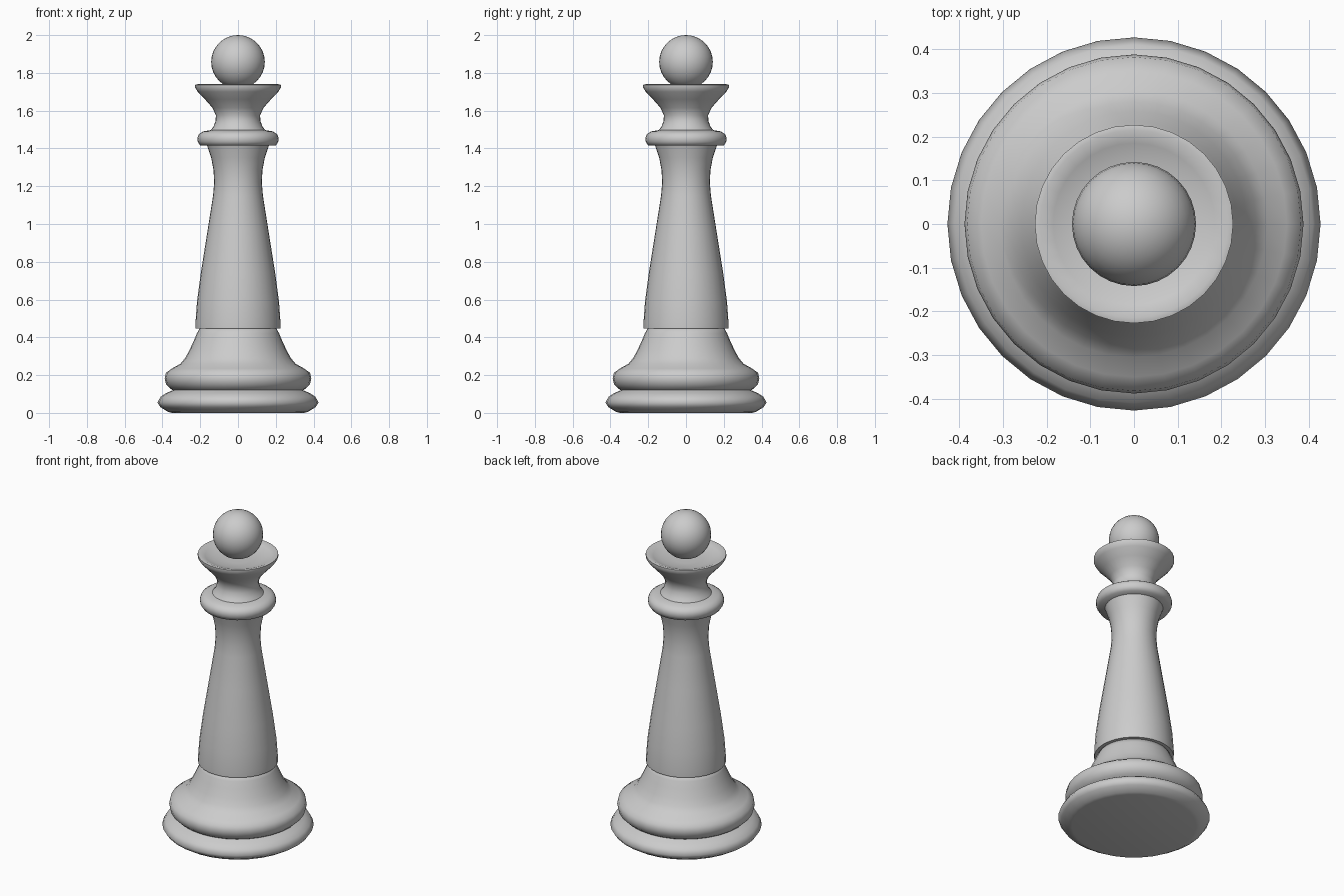
import bpy
import math

SIDES = 32

cube = bpy.data.objects.get("Cube")
if cube:
    bpy.data.objects.remove(cube, do_unlink=True)

grey = bpy.data.materials.new("light grey")
grey.use_nodes = True
grey.diffuse_color = (0.6, 0.6, 0.6, 1)
grey.node_tree.nodes["Principled BSDF"].inputs["Base Color"].default_value = (0.6, 0.6, 0.6, 1)


def finish(obj, name, angle):
    obj.name = name
    obj.data.materials.append(grey)
    bpy.ops.object.select_all(action='DESELECT')
    obj.select_set(True)
    bpy.context.view_layer.objects.active = obj
    bpy.ops.object.shade_smooth_by_angle(angle=math.radians(angle))


def lathe(name, profile, angle=60):
    """Turn a (radius, height) profile, listed bottom to top, into a capped solid."""
    verts, faces = [], []
    for r, z in profile:
        for i in range(SIDES):
            a = math.tau * i / SIDES
            verts.append((r * math.cos(a), r * math.sin(a), z))
    for ring in range(len(profile) - 1):
        for i in range(SIDES):
            low, nxt = ring * SIDES, (i + 1) % SIDES
            faces.append((low + i, low + nxt, low + SIDES + nxt, low + SIDES + i))
    faces.append(tuple(reversed(range(SIDES))))
    faces.append(tuple(range(len(verts) - SIDES, len(verts))))
    mesh = bpy.data.meshes.new(name)
    mesh.from_pydata(verts, [], faces)
    obj = bpy.data.objects.new(name, mesh)
    bpy.context.collection.objects.link(obj)
    finish(obj, name, angle)


# Foot: lower disc, groove, bulge and flare
lathe("base", [(.35, 0), (.37, .005), (.41, .03), (.427, .055), (.41, .085), (.38, .105),
               (.345, .12), (.36, .13), (.38, .15), (.388, .18), (.382, .212), (.35, .235),
               (.305, .26), (.28, .29), (.258, .33), (.235, .38), (.218, .42), (.2, .455)], 75)

# Tapered column
lathe("column", [(.15, .447), (.225, .447), (.225, .48), (.217, .59), (.197, .74), (.162, .96), (.132, 1.15),
                 (.126, 1.22), (.13, 1.29), (.142, 1.35), (.165, 1.42)])

# Collar ring
lathe("collar", [(.12, 1.415), (.2, 1.415), (.213, 1.435), (.215, 1.455), (.208, 1.475),
                 (.185, 1.49), (.145, 1.497), (.1, 1.5)])

# Flared crown with a shallow dish
lathe("crown", [(.15, 1.49), (.13, 1.515), (.119, 1.545), (.117, 1.575), (.135, 1.615),
                (.175, 1.66), (.213, 1.7), (.227, 1.722), (.227, 1.737), (.215, 1.74),
                (.185, 1.728), (.14, 1.712), (.07, 1.708)])

# Ball on top
bpy.ops.mesh.primitive_uv_sphere_add(segments=SIDES, ring_count=16, radius=.142, location=(0, 0, 1.858))
finish(bpy.context.object, "ball", 60)
